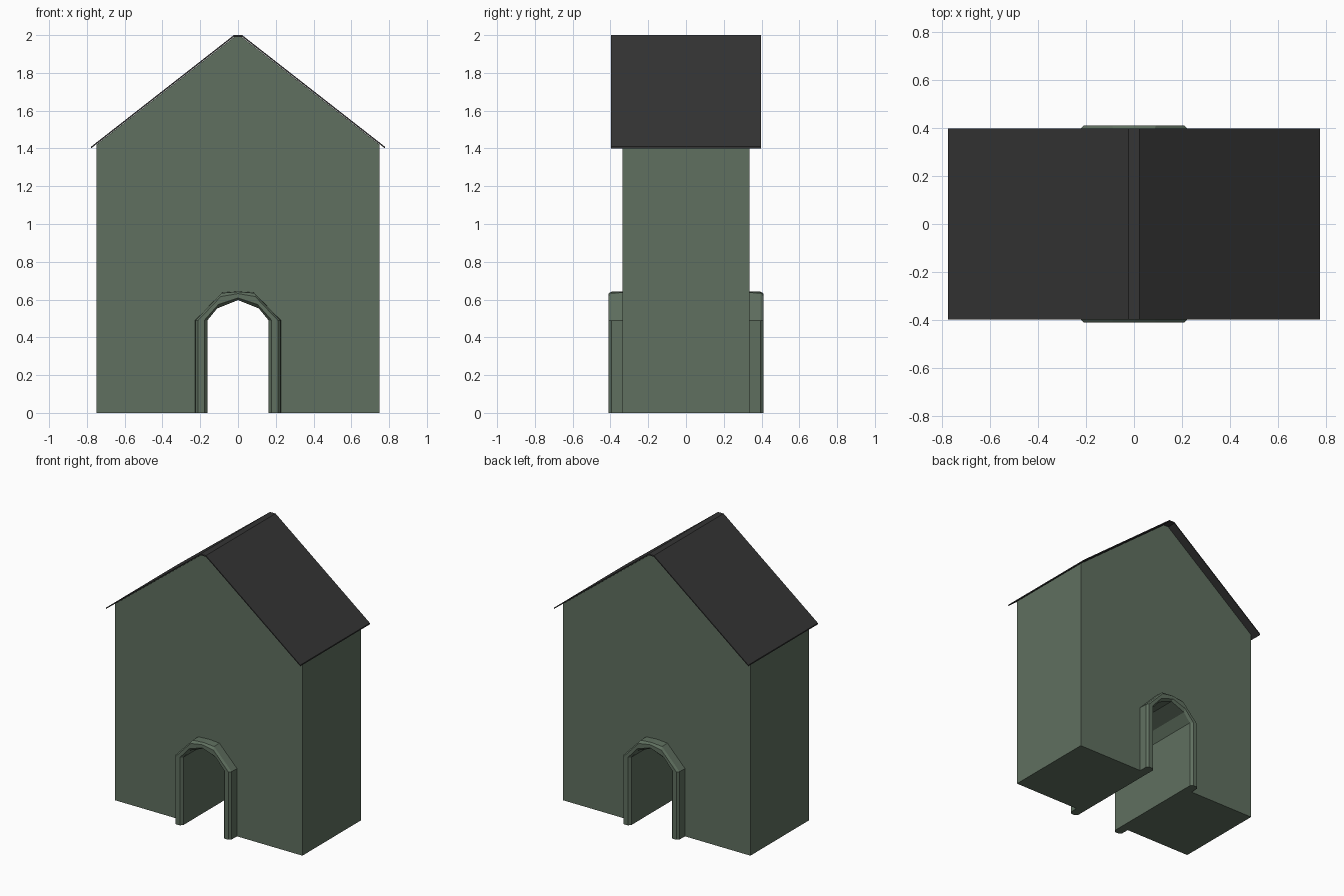
import bpy, bmesh

if "Cube" in bpy.data.objects:
    bpy.data.objects.remove(bpy.data.objects["Cube"])


def material(name, rgb):
    m = bpy.data.materials.new(name)
    m.diffuse_color = (*rgb, 1)
    m.use_nodes = True
    m.node_tree.nodes["Principled BSDF"].inputs["Base Color"].default_value = m.diffuse_color
    return m


GREEN = material("green_wall", (0.115, 0.16, 0.115))
DARK = material("dark_roof", (0.035, 0.035, 0.035))


def finish(name, bm, mat):
    bmesh.ops.recalc_face_normals(bm, faces=bm.faces)
    me = bpy.data.meshes.new(name)
    bm.to_mesh(me)
    bm.free()
    me.materials.append(mat)
    ob = bpy.data.objects.new(name, me)
    bpy.context.collection.objects.link(ob)
    return ob


def mirrored(half):
    """Left-right symmetric path from its right half, which ends on x = 0."""
    return half + [(-x, z) for x, z in reversed(half) if x > 0]


def prism(name, outline, depth, mat):
    bm = bmesh.new()
    face = bm.faces.new([bm.verts.new((x, -depth, z)) for x, z in outline])
    ext = bmesh.ops.extrude_face_region(bm, geom=[face], use_keep_orig=True)
    verts = [v for v in ext["geom"] if isinstance(v, bmesh.types.BMVert)]
    bmesh.ops.translate(bm, verts=verts, vec=(0, 2 * depth, 0))
    return finish(name, bm, mat)


# House body with an arched passage running front to back
inner = mirrored([(0.162, 0), (0.162, 0.49), (0.11, 0.553), (0, 0.597)])
gable = [(0.75, 0), (0.75, 1.42), (0.02, 1.99), (-0.02, 1.99), (-0.75, 1.42), (-0.75, 0)]
prism("house_body", gable + inner[::-1], 0.335, GREEN)

# Thin roof with a narrow flat ridge
top = [(0.777, 1.41), (0.022, 2.0), (-0.022, 2.0), (-0.777, 1.41)]
under = [(x, z - 0.009) for x, z in reversed(top)]
prism("roof", top + under, 0.398, DARK)

# Chamfered arch trims: blend from inner to outer arch at each section point
outer = mirrored([(0.227, 0), (0.227, 0.49), (0.085, 0.637), (0, 0.643)])
section = [(1, 0.33), (0.97, 0.395), (0.75, 0.411), (0.25, 0.411), (0, 0.393), (0, 0.33)]
for side, name in ((-1, "front_arch_trim"), (1, "back_arch_trim")):
    bm = bmesh.new()
    rings = [[bm.verts.new((a[0] + (b[0] - a[0]) * t, side * y, a[1] + (b[1] - a[1]) * t))
              for t, y in section] for a, b in zip(inner, outer)]
    n = len(section)
    for r, s in zip(rings, rings[1:]):
        for i in range(n):
            j = (i + 1) % n
            bm.faces.new((r[i], r[j], s[j], s[i]))
    bm.faces.new(rings[0])
    bm.faces.new(rings[-1])
    finish(name, bm, GREEN)
